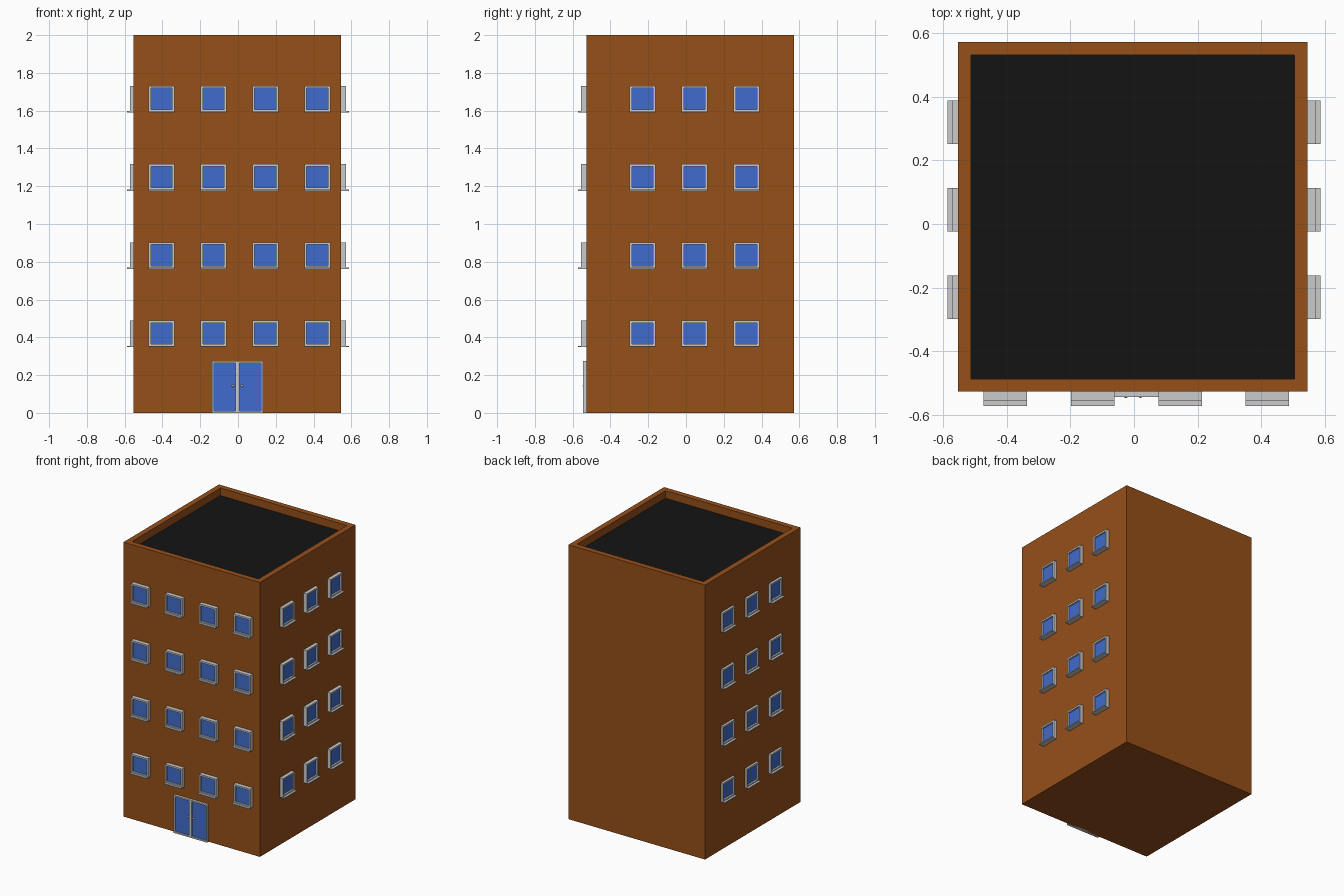
import bpy, bmesh
from math import radians
from mathutils import Matrix, Vector

if "Cube" in bpy.data.objects:
    bpy.data.objects.remove(bpy.data.objects["Cube"])

CX, CY, S = -0.004, 0.0225, 1.1      # body centre and width
H = 2.0


def material(name, rgb):
    m = bpy.data.materials.new(name)
    m.diffuse_color = (*rgb, 1)
    m.use_nodes = True
    m.node_tree.nodes["Principled BSDF"].inputs["Base Color"].default_value = m.diffuse_color
    return m


BRICK = material("brick_brown", (0.305, 0.08, 0.01))
GLASS = material("glass_blue", (0.051, 0.15, 0.61))
TAR = material("roof_black", (0.007, 0.007, 0.007))


def box(bm, lo, hi):
    lo, hi = Vector(lo), Vector(hi)
    mat = Matrix.Translation((lo + hi) / 2) @ Matrix.Diagonal((*(hi - lo), 1))
    verts = bmesh.ops.create_cube(bm, size=1, matrix=mat)["verts"]
    return {f for v in verts for f in v.link_faces}


def recess(bm, faces, direction, border, depth):
    """Inset the face pointing along direction and push it straight in."""
    bm.normal_update()
    face = max(faces, key=lambda f: f.normal.dot(Vector(direction)))
    bmesh.ops.inset_individual(bm, faces=[face], thickness=border, use_even_offset=True)
    bmesh.ops.inset_individual(bm, faces=[face], thickness=0, depth=-depth, use_even_offset=True)


def finish(bm, name, mat=None, matrix=None):
    me = bpy.data.meshes.new(name)
    if matrix:
        bm.transform(matrix)
    bm.to_mesh(me)
    bm.free()
    ob = bpy.data.objects.new(name, me)
    if mat:
        me.materials.append(mat)
    bpy.context.collection.objects.link(ob)
    return ob


# Body with parapet
bm = bmesh.new()
h = S / 2
faces = box(bm, (CX - h, CY - h, 0), (CX + h, CY + h, H))
recess(bm, faces, (0, 0, 1), 0.04, 0.06)
finish(bm, "building_body", BRICK)

# Roof surface
bm = bmesh.new()
r = h - 0.04
box(bm, (CX - r, CY - r, H - 0.065), (CX + r, CY + r, H - 0.055))
finish(bm, "roof_surface", TAR)


# Windows: built along local x facing -y, wall plane at y = 0
def facade(name, centres, out, matrix):
    frames, panes, sills = bmesh.new(), bmesh.new(), bmesh.new()
    w, b = 0.0685, 0.012
    for row in range(4):
        z0 = 0.352 + 0.414 * row
        z1 = z0 + 0.137
        for c in centres:
            f = box(frames, (c - w, -out, z0), (c + w, 0.01, z1))
            recess(frames, f, (0, -1, 0), b, 0.014)
            box(panes, (c - w + b, -out + 0.012, z0 + b), (c + w - b, 0.005, z1 - b))
            box(sills, (c - w, -out - 0.016, z0 - 0.004), (c + w, 0.005, z0 + 0.003))
    finish(frames, name + "_window_frames", None, matrix)
    finish(panes, name + "_window_glass", GLASS, matrix)
    finish(sills, name + "_window_sills", None, matrix)


side = (-0.23, 0.045, 0.32)
facade("front", (-0.405, -0.13, 0.145, 0.42), 0.029, Matrix.Translation((0, CY - h, 0)))
facade("right", side, 0.025,
       Matrix.Translation((CX + h, 0, 0)) @ Matrix.Rotation(radians(90), 4, "Z"))
facade("left", [-y for y in side], 0.017,
       Matrix.Translation((CX - h, 0, 0)) @ Matrix.Rotation(radians(-90), 4, "Z"))

# Double entrance door: two framed leaves with glass and round handles
frames, panes, knobs = bmesh.new(), bmesh.new(), bmesh.new()
y, dx, b = CY - h, -0.003, 0.01
for s in (-1, 1):
    x0, x1 = sorted((dx, dx + s * 0.135))
    f = box(frames, (x0, y - 0.018, 0), (x1, y + 0.01, 0.275))
    recess(frames, f, (0, -1, 0), b, 0.012)
    box(panes, (x0 + b, y - 0.008, b), (x1 - b, y + 0.005, 0.275 - b))
    bmesh.ops.create_uvsphere(knobs, u_segments=16, v_segments=8, radius=0.007,
                              matrix=Matrix.Translation((dx + s * 0.023, y - 0.013, 0.143)))
finish(frames, "door_frames")
finish(panes, "door_glass", GLASS)
for p in finish(knobs, "door_handles").data.polygons:
    p.use_smooth = True
